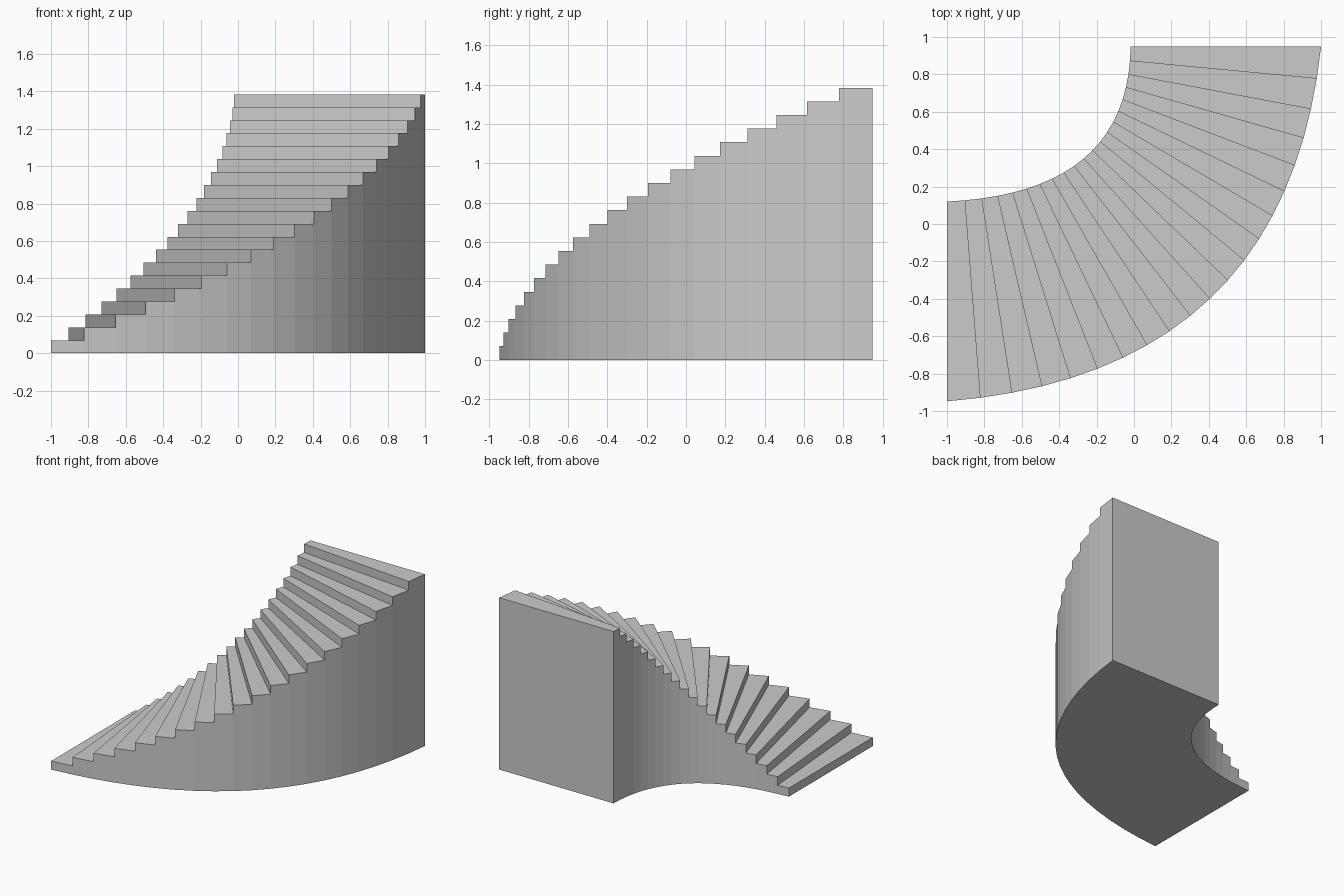
import bpy, bmesh
from mathutils import Vector

if "Cube" in bpy.data.objects:
    bpy.data.objects.remove(bpy.data.objects["Cube"])

STEPS = 20
HEIGHT = 1.384
RISE = HEIGHT / STEPS

# Plan curves: start, control, end
OUTER = [Vector(p) for p in ((-1, -0.948), (0.81, -0.80), (1, 0.948))]
INNER = [Vector(p) for p in ((-1, 0.12), (-0.03, 0.165), (-0.018, 0.948))]


def curve_point(c, t):
    return c[0] * (1 - t) ** 2 + c[1] * 2 * t * (1 - t) + c[2] * t * t


bm = bmesh.new()
cache = {}


def vert(curve, i, level):
    """Shared vertex at division i of a plan curve, at a given step level."""
    key = (curve is OUTER, i, level)
    if key not in cache:
        p = curve_point(curve, i / STEPS)
        cache[key] = bm.verts.new((p.x, p.y, level * RISE))
    return cache[key]


def strip(i, a, j, b):
    """Quad spanning the inner and outer curves."""
    bm.faces.new((vert(OUTER, i, a), vert(OUTER, j, b),
                  vert(INNER, j, b), vert(INNER, i, a)))


for i in range(STEPS):
    strip(i, i, i, i + 1)            # riser
    strip(i, i + 1, i + 1, i + 1)    # tread
    strip(i, 0, i + 1, 0)            # underside
    # side walls
    for curve in (OUTER, INNER):
        ring = [(i, 0), (i + 1, 0), (i + 1, i + 1), (i, i + 1)]
        if i:
            ring.append((i, i))
        bm.faces.new([vert(curve, k, lv) for k, lv in ring])

# back wall under the top step
strip(STEPS, STEPS, STEPS, 0)
bmesh.ops.recalc_face_normals(bm, faces=bm.faces[:])

mesh = bpy.data.meshes.new("curved_staircase")
bm.to_mesh(mesh)
bm.free()
bpy.context.collection.objects.link(bpy.data.objects.new("curved_staircase", mesh))
